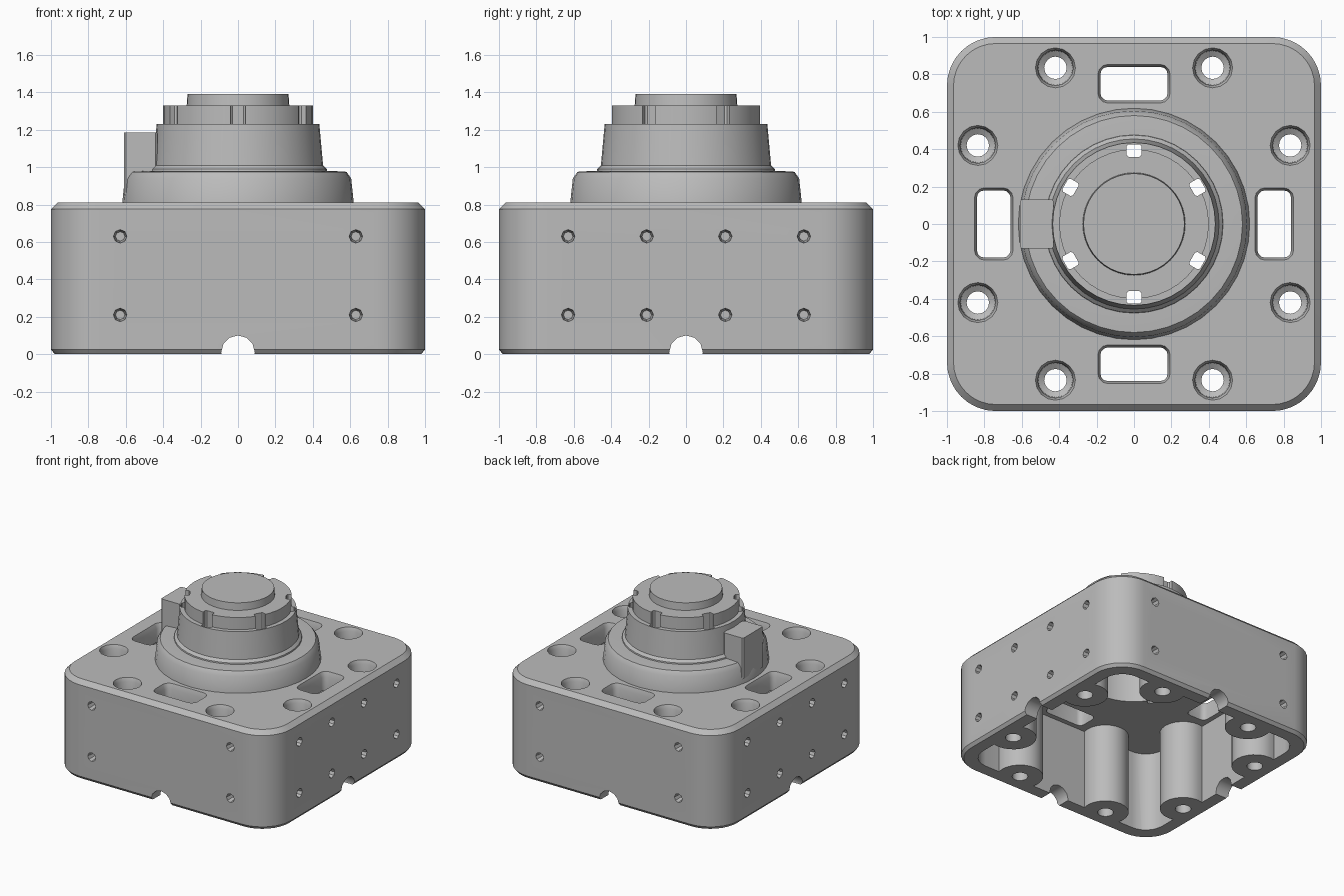
import bpy, bmesh, math
from mathutils import Matrix, Vector

cube = bpy.data.objects.get("Cube")
if cube:
    bpy.data.objects.remove(cube, do_unlink=True)

metal = bpy.data.materials.new("grey metal")
GREY = (0.5, 0.5, 0.5, 1)
metal.diffuse_color = GREY
metal.use_nodes = True
metal.node_tree.nodes["Principled BSDF"].inputs["Base Color"].default_value = GREY


def loft(bm, hx, hy, r, layers, at=Matrix(), n=6):
    """Rounded rectangle (a circle when hx = hy = r) stacked through (z, inset) layers."""
    rings = []
    for z, inset in layers:
        rad = max(r - inset, 0.004)
        ring = []
        for q, (sx, sy) in enumerate(((1, 1), (-1, 1), (-1, -1), (1, -1))):
            round_shape = hx == r and hy == r
            for i in range(n if round_shape else n + 1):
                a = (q + i / n) * math.pi / 2
                p = Vector((sx * (hx - inset - rad) + rad * math.cos(a),
                            sy * (hy - inset - rad) + rad * math.sin(a), z))
                ring.append(bm.verts.new(at @ p))
        rings.append(ring)
    faces = [bm.faces.new(rings[0][::-1]), bm.faces.new(rings[-1])]
    for low, high in zip(rings, rings[1:]):
        for i in range(len(low)):
            j = (i + 1) % len(low)
            faces.append(bm.faces.new((low[i], low[j], high[j], high[i])))
    bmesh.ops.recalc_face_normals(bm, faces=faces)


def circle(bm, profile, at=Matrix(), n=4):
    """Turned shape from (z, radius) points."""
    big = max(rad for z, rad in profile)
    loft(bm, big, big, big, [(z, big - rad) for z, rad in profile], at, n)


def make(name, bm):
    mesh = bpy.data.meshes.new(name)
    bm.to_mesh(mesh)
    bm.free()
    mesh.materials.append(metal)
    obj = bpy.data.objects.new(name, mesh)
    bpy.context.collection.objects.link(obj)
    return obj


def cut(obj, cutter):
    """Subtract the cutter and bake the result."""
    mod = obj.modifiers.new("cut", 'BOOLEAN')
    mod.operation, mod.solver, mod.object = 'DIFFERENCE', 'EXACT', cutter
    graph = bpy.context.evaluated_depsgraph_get()
    mesh = bpy.data.meshes.new_from_object(obj.evaluated_get(graph))
    obj.modifiers.clear()
    obj.data = mesh


def discard(*objs):
    for o in objs:
        bpy.data.objects.remove(o, do_unlink=True)


def turn(k):
    return Matrix.Rotation(k * math.pi / 2, 4, 'Z')


def move(x, y, z=0):
    return Matrix.Translation((x, y, z))


TOP, CEILING = 0.81, 0.66
bolt_spots = [turn(k) @ move(s * 0.42, -0.835) for k in range(4) for s in (-1, 1)]

# Housing block
bm = bmesh.new()
loft(bm, 1, 1, 0.26, [(0, 0.02), (0.025, 0), (0.775, 0), (TOP, 0.035)], n=8)
housing = make("housing", bm)

# Underside cavity, leaving a round boss for each bolt
bm = bmesh.new()
loft(bm, 0.88, 0.88, 0.16, [(-0.1, 0), (CEILING, 0)])
cavity = make("cavity_cutter", bm)
bm = bmesh.new()
for spot in bolt_spots:
    circle(bm, [(-0.2, 0.175), (0.8, 0.175)], spot, n=6)
bosses = make("boss_cutter", bm)
cut(cavity, bosses)
cut(housing, cavity)

# Counterbored bolt holes, top slots and side wall holes
bm = bmesh.new()
for spot in bolt_spots:
    circle(bm, [(-0.1, 0.06), (0.62, 0.06), (0.64, 0.092), (0.78, 0.095), (0.83, 0.115)], spot)
for k in range(4):
    slot = turn(k) @ move(0, -0.75)
    loft(bm, 0.2, 0.11, 0.06, [(0.5, 0.02), (0.77, 0.02), (0.83, 0)], slot, n=3)
    for x in ((-0.63, 0.63) if k % 2 == 0 else (-0.63, -0.21, 0.21, 0.63)):
        for z in (0.21, 0.63):
            side = turn(k) @ move(x, -1, z) @ Matrix.Rotation(math.pi / 2, 4, 'X')
            circle(bm, [(-0.09, 0.025), (0.05, 0.042)], side, n=2)
holes = make("hole_cutter", bm)
cut(housing, holes)

# Cable notches under the middle of each wall
bm = bmesh.new()
for k in range(4):
    notch = turn(k) @ move(0, -1, 0.01) @ Matrix.Rotation(math.pi / 2, 4, 'X')
    circle(bm, [(-0.2, 0.09), (0.1, 0.09)], notch, n=3)
notches = make("notch_cutter", bm)
cut(housing, notches)

# Flange and tapered sleeve of the tower
bm = bmesh.new()
circle(bm, [(0.8, 0.62), (0.94, 0.605), (0.975, 0.58), (0.98, 0.5)], n=10)
flange = make("flange", bm)
bm = bmesh.new()
circle(bm, [(0.9, 0.49), (0.99, 0.475), (1.01, 0.455), (1.23, 0.435)], n=10)
sleeve = make("sleeve", bm)

# Bore through the tower
bm = bmesh.new()
circle(bm, [(0.5, 0.385), (1.3, 0.385)], n=10)
bore = make("bore_cutter", bm)
for part in (housing, flange, sleeve):
    cut(part, bore)

# Stepped cap with its raised disc
bm = bmesh.new()
circle(bm, [(1.14, 0.4), (1.33, 0.4)], n=10)
cap = make("cap", bm)
bm = bmesh.new()
circle(bm, [(1.32, 0.275), (1.39, 0.27)], n=10)
disc = make("cap_disc", bm)

# Six vertical keyways around the cap
bm = bmesh.new()
for k in range(6):
    spot = Matrix.Rotation(math.radians(30 + 60 * k), 4, 'Z') @ move(0.392, 0)
    loft(bm, 0.033, 0.04, 0.01, [(0.5, 0), (1.5, 0)], spot, n=1)
keyways = make("keyway_cutter", bm)
for part in (cap, sleeve, flange, housing):
    cut(part, keyways)

# Locating key on the tower side
bm = bmesh.new()
loft(bm, 0.09, 0.13, 0.01, [(0.85, 0), (1.185, 0)], move(-0.52, 0), n=1)
key = make("locating_key", bm)

discard(cavity, bosses, holes, notches, bore, keyways)

# Smooth round walls, crisp edges
for obj in (housing, flange, sleeve, cap, disc, key):
    bpy.ops.object.select_all(action='DESELECT')
    obj.select_set(True)
    bpy.context.view_layer.objects.active = obj
    bpy.ops.object.shade_smooth_by_angle(angle=math.radians(32))
